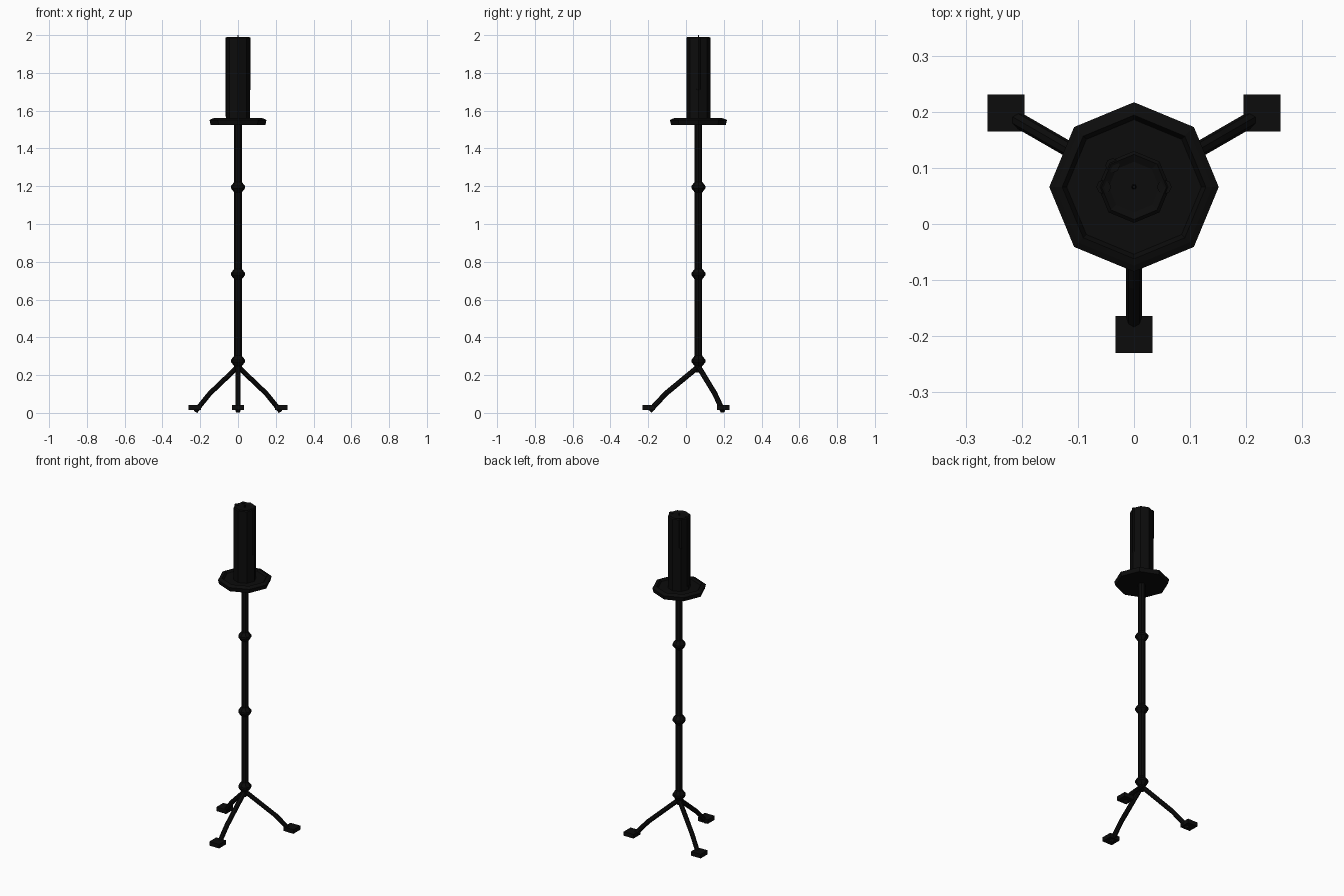
import bpy, bmesh, math
from mathutils import Vector

if "Cube" in bpy.data.objects:
    bpy.data.objects.remove(bpy.data.objects["Cube"])

CY = 0.066  # axis of the stand in y
black = bpy.data.materials.new("soot black")
black.diffuse_color = (0.0035, 0.0035, 0.0035, 1)
black.use_nodes = True
black.node_tree.nodes["Principled BSDF"].inputs["Base Color"].default_value = black.diffuse_color


def finish(name, bm):
    bmesh.ops.recalc_face_normals(bm, faces=bm.faces)
    me = bpy.data.meshes.new(name)
    bm.to_mesh(me)
    bm.free()
    me.materials.append(black)
    ob = bpy.data.objects.new(name, me)
    bpy.context.collection.objects.link(ob)
    return ob


def skin(bm, rings):
    """Bridge rings of points and cap both ends."""
    rv = [[bm.verts.new(p) for p in r] for r in rings]
    n = len(rv[0])
    for a, b in zip(rv, rv[1:]):
        for i in range(n):
            j = (i + 1) % n
            bm.faces.new((a[i], a[j], b[j], b[i]))
    bm.faces.new(rv[0])
    bm.faces.new(rv[-1])


def turned(name, profile, sides=8, x=0, y=CY):
    bm = bmesh.new()
    skin(bm, [[(x + r * math.cos(2 * math.pi * i / sides),
                y + r * math.sin(2 * math.pi * i / sides), z)
               for i in range(sides)] for r, z in profile])
    return finish(name, bm)


# Pole and its knots
turned("pole", [(0.012, 0.215), (0.020, 0.24), (0.020, 1.53)])
for k, z in enumerate((0.275, 0.735, 1.195)):
    turned(f"pole_knot_{k + 1}", [(0.020, z - 0.028), (0.037, z - 0.006),
                                  (0.037, z + 0.006), (0.020, z + 0.028)])

# Wax dish with a raised rim
turned("dish", [(0.145, 1.525), (0.151, 1.550), (0.140, 1.556),
                (0.128, 1.560), (0.120, 1.547)])

# Candle, wick and wax runs
turned("candle", [(0.064, 1.545), (0.064, 1.985), (0.058, 1.99), (0.045, 1.984)])
turned("wick", [(0.005, 1.98), (0.003, 2.0)], 6)
for k, (ang, low) in enumerate(((0, 1.70), (135, 1.80), (180, 1.56))):
    a = math.radians(ang)
    turned(f"wax_run_{k + 1}", [(0.008, low), (0.013, low + 0.015), (0.013, 1.988)], 8,
           0.054 * math.cos(a), CY + 0.054 * math.sin(a))

# Three bent legs with square feet
for k, deg in enumerate((-90, 30, 150)):
    a = math.radians(deg)
    out = Vector((math.cos(a), math.sin(a), 0))
    side = Vector((-math.sin(a), math.cos(a), 0))
    base = Vector((0, CY, 0))
    path = [(0.0, 0.245), (0.172, 0.103), (0.259, 0.010)]
    norms = [(0.64, 0.77), (0.68, 0.73), (0.73, 0.68)]
    rings = []
    for (r, z), (nr, nz) in zip(path, norms):
        c = base + out * r + Vector((0, 0, z))
        n = out * nr + Vector((0, 0, nz))
        rings.append([c + 0.014 * (side * math.cos(t) + n * math.sin(t))
                      for t in (i * math.pi / 4 for i in range(8))])
    bm = bmesh.new()
    skin(bm, rings)
    finish(f"leg_{k + 1}", bm)

    bm = bmesh.new()
    bmesh.ops.create_cube(bm, size=1)
    bmesh.ops.scale(bm, vec=(0.066, 0.066, 0.025), verts=bm.verts)
    bmesh.ops.translate(bm, vec=base + out * 0.263 + Vector((0, 0, 0.028)), verts=bm.verts)
    finish(f"foot_{k + 1}", bm)
